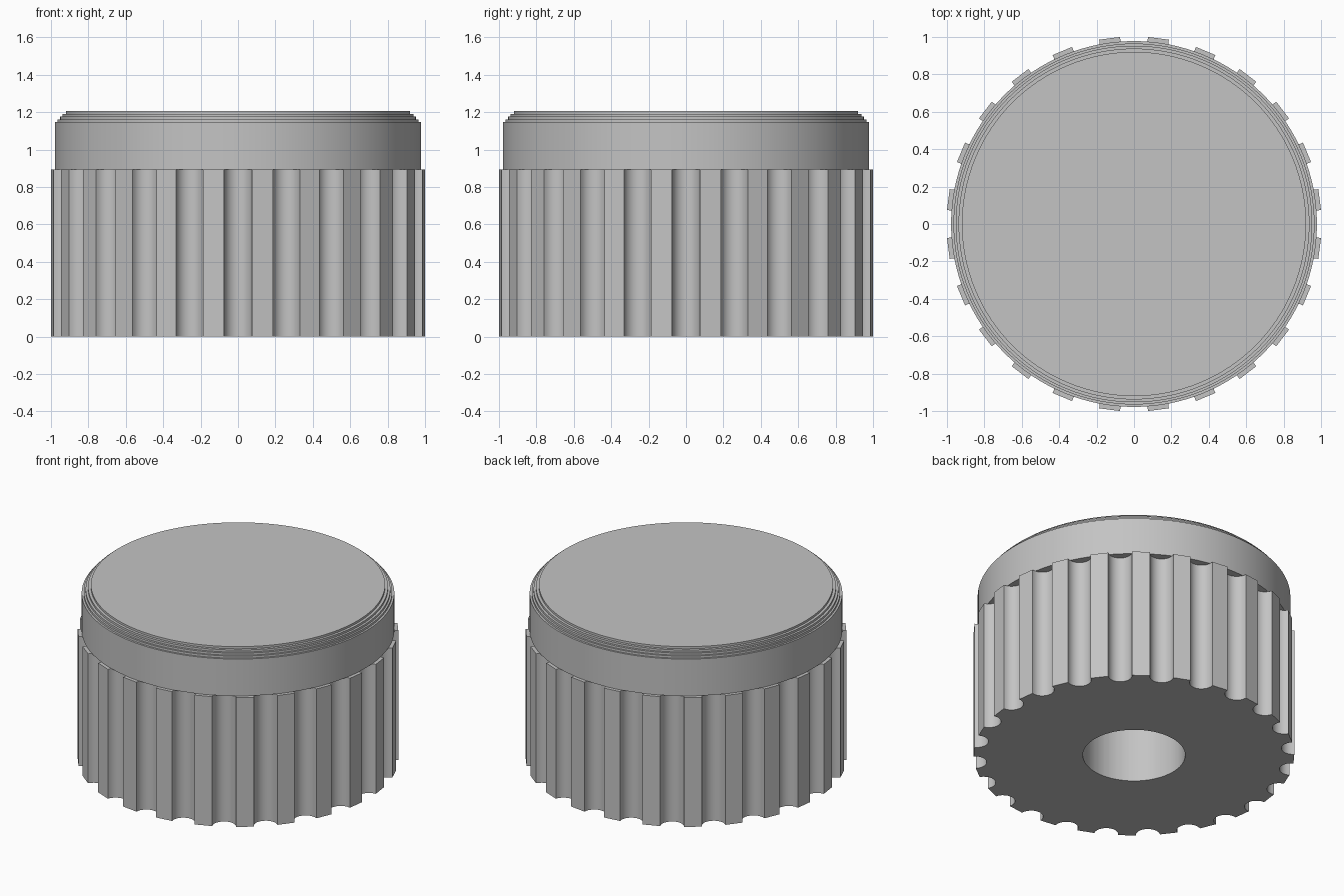
import bpy, bmesh, math

cube = bpy.data.objects.get("Cube")
if cube:
    bpy.data.objects.remove(cube, do_unlink=True)

FLUTES = 24
FLUTE_RADIUS = 0.075
ARC_STEPS = 12
BODY_TOP = 0.893
BORE_RADIUS = 0.32
BORE_DEPTH = 0.75
CAP_RADIUS = 0.978
CAP_TOP = 1.206

grey = bpy.data.materials.new("plain grey")
grey.use_nodes = True
colour = (0.55, 0.55, 0.55, 1)
grey.diffuse_color = colour
grey.node_tree.nodes["Principled BSDF"].inputs["Base Color"].default_value = colour


def circle(radius, count):
    steps = [math.tau * i / count for i in range(count)]
    return [(radius * math.cos(a), radius * math.sin(a)) for a in steps]


def fluted_outline():
    """Round outline with half-round grooves cut into the rim."""
    points = []
    for k in range(FLUTES):
        turn = math.tau * k / FLUTES
        for i in range(ARC_STEPS + 1):
            a = math.pi * (i / ARC_STEPS - 0.5)
            u = 1 - FLUTE_RADIUS * math.cos(a)
            v = FLUTE_RADIUS * math.sin(a)
            points.append((u * math.cos(turn) - v * math.sin(turn),
                           u * math.sin(turn) + v * math.cos(turn)))
    return points


def loft(name, rings):
    """Join matching outlines at given heights and close both ends."""
    bm = bmesh.new()
    loops = [[bm.verts.new((x, y, z)) for x, y in pts] for pts, z in rings]
    for low, high in zip(loops, loops[1:]):
        for i in range(len(low)):
            bm.faces.new((low[i - 1], low[i], high[i], high[i - 1]))
    bm.faces.new(loops[0])
    bm.faces.new(loops[-1])
    bmesh.ops.recalc_face_normals(bm, faces=bm.faces)
    mesh = bpy.data.meshes.new(name)
    bm.to_mesh(mesh)
    bm.free()
    mesh.materials.append(grey)
    obj = bpy.data.objects.new(name, mesh)
    bpy.context.collection.objects.link(obj)
    bpy.ops.object.select_all(action="DESELECT")
    obj.select_set(True)
    bpy.context.view_layer.objects.active = obj
    bpy.ops.object.shade_smooth_by_angle(angle=math.radians(30))
    return obj


# Fluted grip with a blind shaft bore in its underside
rim = fluted_outline()
bore = [(BORE_RADIUS * x / math.hypot(x, y), BORE_RADIUS * y / math.hypot(x, y))
        for x, y in rim]
loft("fluted_grip", [(bore, BORE_DEPTH), (bore, 0), (rim, 0), (rim, BODY_TOP)])

# Smooth cap whose top edge is turned into small steps
step_radii = [CAP_RADIUS, 0.965, 0.953, 0.938, 0.92]
step_height = 0.0147
shoulder = CAP_TOP - step_height * (len(step_radii) - 1)
cap_rings = [(circle(CAP_RADIUS, 128), BODY_TOP)]
for i, radius in enumerate(step_radii):
    ring = circle(radius, 128)
    if i:
        cap_rings.append((ring, shoulder + step_height * (i - 1)))
    cap_rings.append((ring, shoulder + step_height * i))
loft("stepped_cap", cap_rings)
